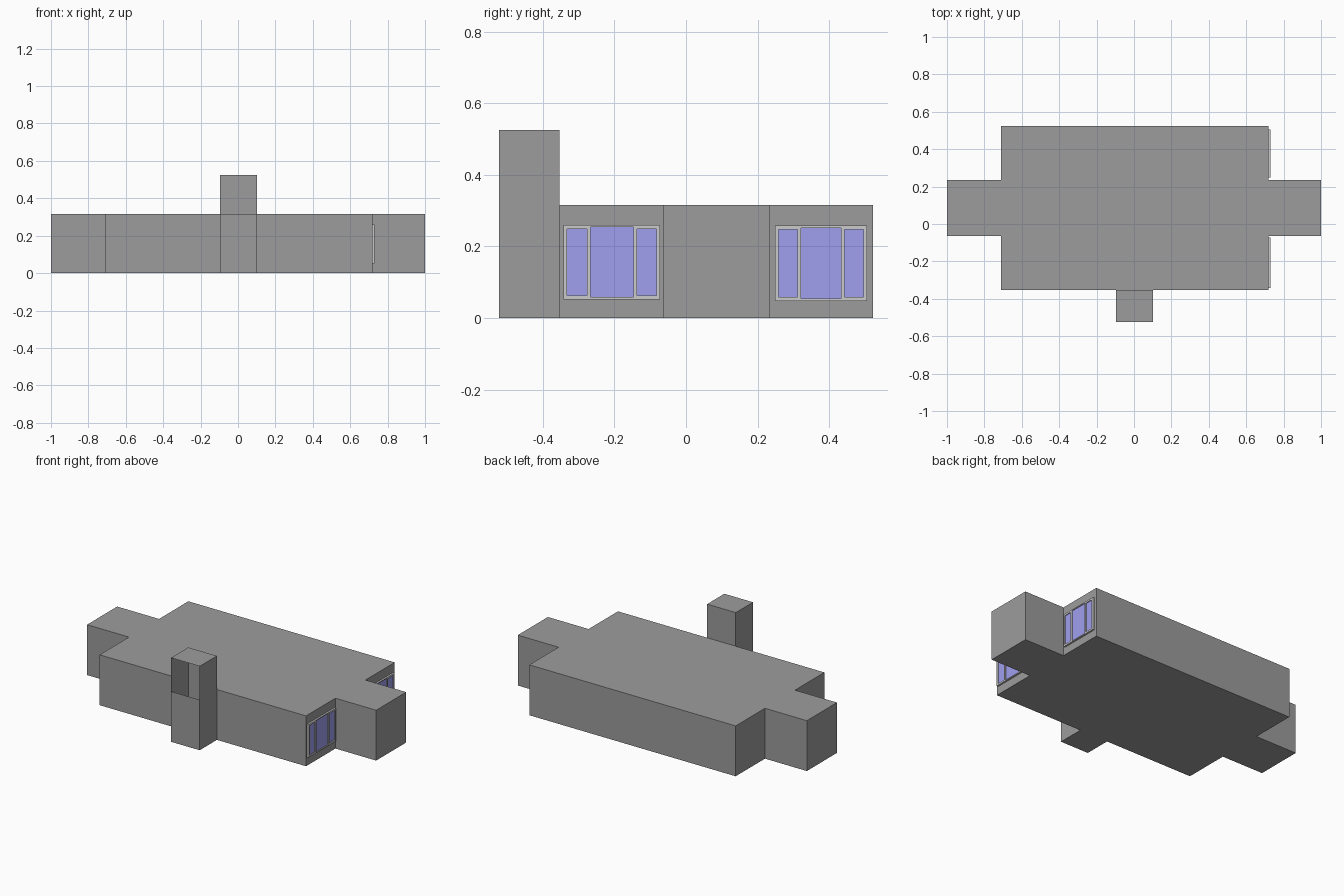
import bpy, bmesh

if "Cube" in bpy.data.objects:
    bpy.data.objects.remove(bpy.data.objects["Cube"])


def material(name, rgb):
    m = bpy.data.materials.new(name)
    m.diffuse_color = (*rgb, 1)
    m.use_nodes = True
    m.node_tree.nodes["Principled BSDF"].inputs["Base Color"].default_value = m.diffuse_color
    return m


def finish(name, bm, mat=None):
    mesh = bpy.data.meshes.new(name)
    bm.to_mesh(mesh)
    bm.free()
    ob = bpy.data.objects.new(name, mesh)
    bpy.context.collection.objects.link(ob)
    if mat:
        mesh.materials.append(mat)
    return ob


def add_box(bm, x, y, z, open_side=None):
    """Box from (min, max) pairs; open_side is the face normal to leave out."""
    verts = bmesh.ops.create_cube(bm, size=1)["verts"]
    for v in verts:
        v.co = [a + (c + 0.5) * (b - a) for c, (a, b) in zip(v.co, (x, y, z))]
    if open_side:
        bm.normal_update()
        faces = {f for v in verts for f in v.link_faces}
        gone = [f for f in faces if f.normal.dot(open_side) > 0.9]
        bmesh.ops.delete(bm, geom=gone, context="FACES_ONLY")


wall = material("wall_grey", (0.335, 0.335, 0.335))
glass = material("window_glass", (0.35, 0.35, 0.87))
trim = material("window_trim", (0.57, 0.57, 0.56))

WALL_H, TOP = 0.315, 0.525
FRONT, BACK = -0.353, 0.523
LEFT, RIGHT = -0.71, 0.718
W0, W1 = -0.063, 0.234
CHIMNEY_X, CHIMNEY_Y = (-0.097, 0.101), (-0.523, FRONT)

# House body: cross-shaped footprint with the two end wings
plan = [(LEFT, FRONT), (RIGHT, FRONT), (RIGHT, W0), (1, W0), (1, W1), (RIGHT, W1),
        (RIGHT, BACK), (LEFT, BACK), (LEFT, W1), (-1, W1), (-1, W0), (LEFT, W0)]
bm = bmesh.new()
base = bm.faces.new([bm.verts.new((x, y, 0)) for x, y in plan])
up = bmesh.ops.extrude_face_region(bm, geom=[base], use_keep_orig=True)["geom"]
bmesh.ops.translate(bm, vec=(0, 0, WALL_H),
                    verts=[g for g in up if isinstance(g, bmesh.types.BMVert)])
bmesh.ops.recalc_face_normals(bm, faces=bm.faces)
finish("house_walls", bm, wall)

# Chimney: closed base, upper shaft open at the front
bm = bmesh.new()
add_box(bm, CHIMNEY_X, CHIMNEY_Y, (0, WALL_H), (0, 0, 1))
finish("chimney_base", bm, wall)
bm = bmesh.new()
add_box(bm, CHIMNEY_X, CHIMNEY_Y, (WALL_H, TOP), (0, -1, 0))
bottom = [f for f in bm.faces if f.normal.z < -0.9]
bmesh.ops.delete(bm, geom=bottom, context="FACES_ONLY")
finish("chimney_shaft", bm, wall)


# Three-pane windows on the right-hand walls
def window(name, y0, y1, z0, z1):
    fx, gx = (RIGHT, RIGHT + 0.011), (RIGHT + 0.001, RIGHT + 0.006)
    w, b = y1 - y0, 0.01
    side = 0.205 * w
    panes = [(y0 + b, y0 + b + side, 0.011),
             (y0 + 2 * b + side, y1 - 2 * b - side, 0.006),
             (y1 - b - side, y1 - b, 0.011)]
    frame, panel = bmesh.new(), bmesh.new()
    prev = y0
    for a, c, m in panes:
        add_box(frame, fx, (prev, a), (z0, z1))
        add_box(frame, fx, (a, c), (z0, z0 + m))
        add_box(frame, fx, (a, c), (z1 - m, z1))
        add_box(panel, gx, (a, c), (z0 + m, z1 - m))
        prev = c
    add_box(frame, fx, (prev, y1), (z0, z1))
    finish(name + "_frame", frame, trim)
    finish(name + "_panes", panel, glass)


window("front_window", -0.342, -0.072, 0.052, 0.26)
window("back_window", 0.248, 0.506, 0.048, 0.258)
